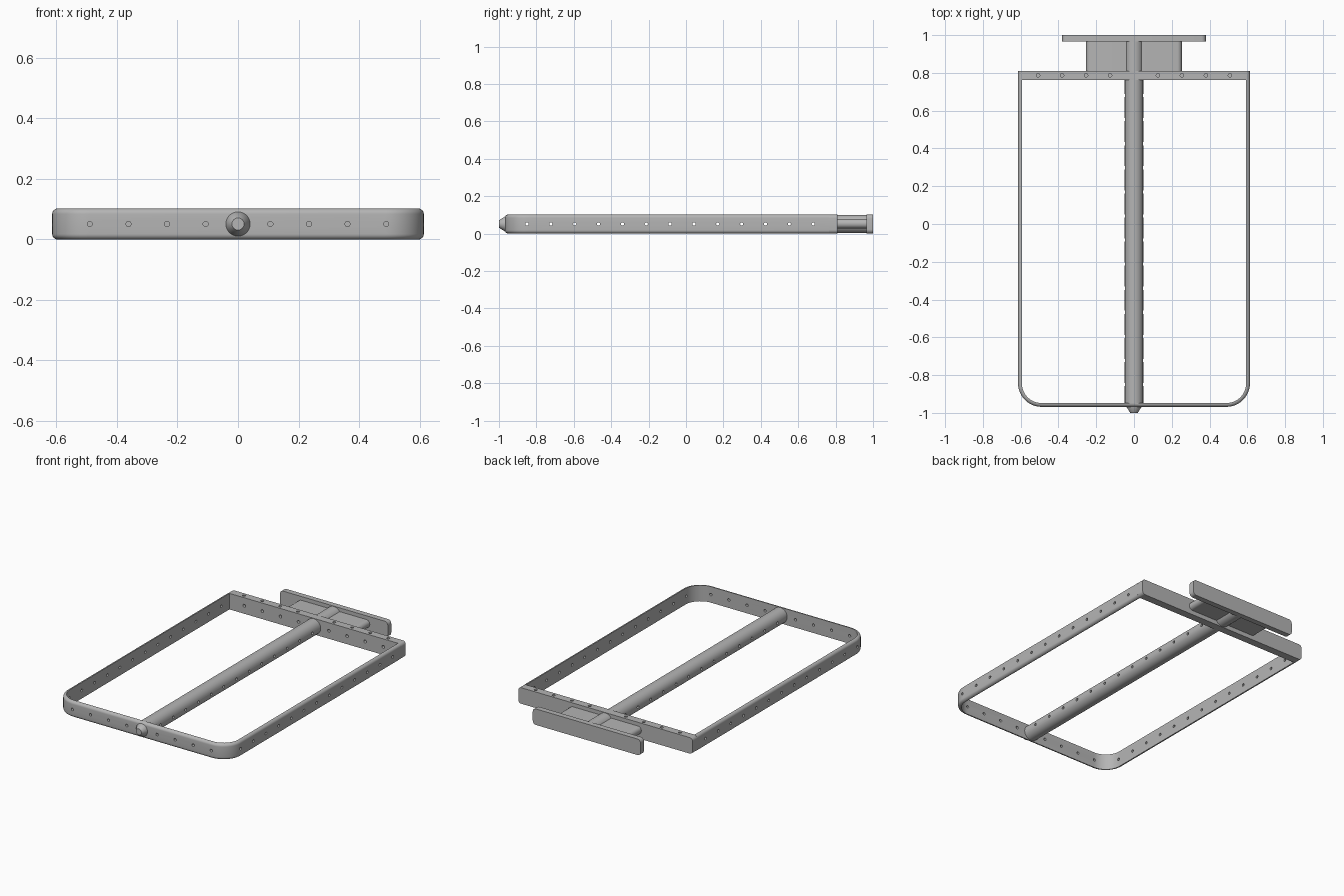
import bpy, bmesh, math
from mathutils import Matrix, Vector

if "Cube" in bpy.data.objects:
    bpy.data.objects.remove(bpy.data.objects["Cube"])

H = 0.102          # frame height
MID = H / 2
W = 0.614          # half width of the frame

grey = bpy.data.materials.new("matte grey")
grey.diffuse_color = (0.46, 0.46, 0.46, 1)
grey.use_nodes = True
grey.node_tree.nodes["Principled BSDF"].inputs["Base Color"].default_value = grey.diffuse_color


def finish(bm, name, smooth=True):
    bmesh.ops.recalc_face_normals(bm, faces=bm.faces)
    me = bpy.data.meshes.new(name)
    bm.to_mesh(me)
    bm.free()
    me.materials.append(grey)
    ob = bpy.data.objects.new(name, me)
    bpy.context.collection.objects.link(ob)
    if smooth:
        bpy.ops.object.select_all(action='DESELECT')
        ob.select_set(True)
        bpy.context.view_layer.objects.active = ob
        bpy.ops.object.shade_smooth_by_angle(angle=math.radians(35))
    return ob


def loft(name, rings, closed_ends=True):
    """Skin a list of equally long closed rings."""
    bm = bmesh.new()
    vs = [[bm.verts.new(p) for p in r] for r in rings]
    n = len(vs[0])
    for a, b in zip(vs, vs[1:]):
        for i in range(n):
            j = (i + 1) % n
            bm.faces.new((a[i], a[j], b[j], b[i]))
    if closed_ends:
        bm.faces.new(vs[0])
        bm.faces.new(vs[-1])
    return finish(bm, name)


def rounded_rect(hx, z0, z1, r, seg=6):
    pts = []
    for cx, cz, a0 in ((hx - r, z1 - r, 0), (r - hx, z1 - r, 90),
                       (r - hx, z0 + r, 180), (hx - r, z0 + r, 270)):
        for k in range(seg + 1):
            a = math.radians(a0 + 90 * k / seg)
            pts.append((cx + r * math.cos(a), cz + r * math.sin(a)))
    return pts


def slab(name, hx, z0, z1, r, y0, y1):
    """Rounded rectangle in x/z, extruded along y."""
    p = rounded_rect(hx, z0, z1, r)
    return loft(name, [[(x, y, z) for x, z in p] for y in (y0, y1)])


def turned(name, profile, seg=40):
    """Solid turned around the long axis from (y, radius) pairs."""
    ang = [2 * math.pi * i / seg for i in range(seg)]
    return loft(name, [[(r * math.cos(a), y, MID + r * math.sin(a)) for a in ang]
                       for y, r in profile])


def drill(ob, holes, r=0.0085):
    """Cut round holes given as (start, end) points."""
    bm = bmesh.new()
    for a, b in holes:
        a, b = Vector(a), Vector(b)
        d = b - a
        m = Matrix.Translation((a + b) / 2) @ d.to_track_quat('Z', 'Y').to_matrix().to_4x4()
        bmesh.ops.create_cone(bm, cap_ends=True, segments=14, radius1=r, radius2=r,
                              depth=d.length, matrix=m)
    cutter = finish(bm, ob.name + "_hole_cutter", False)
    cutter.hide_render = True
    cutter.hide_viewport = True
    mod = ob.modifiers.new("holes", 'BOOLEAN')
    mod.operation = 'DIFFERENCE'
    mod.solver = 'EXACT'
    mod.object = cutter


# U-shaped band: path of (point, outward normal), swept with a rounded section
R, T, FRONT = 0.125, 0.02, -0.968
path = [((-W, 0.765), (-1, 0))]
for cx, a0 in ((R - W, 180), (W - R, 270)):
    for k in range(13):
        a = math.radians(a0 + 90 * k / 12)
        n = (math.cos(a), math.sin(a))
        path.append(((cx + R * n[0], FRONT + R + R * n[1]), n))
path.append(((W, 0.765), (1, 0)))

f = 0.018
section = [(T, 0), (T, H)]                       # (inward depth, height)
for k in range(7):
    a = math.radians(15 * k)
    section.append((f - f * math.sin(a), H - f + f * math.cos(a)))
for k in range(7):
    a = math.radians(15 * k)
    section.append((f - f * math.cos(a), f - f * math.sin(a)))
band = loft("frame_band", [[(p[0] - n[0] * d, p[1] - n[1] * d, z) for d, z in section]
                           for p, n in path])

side_y = [-0.85 + 0.1275 * i for i in range(13)]
row_x = [s * (0.107 + 0.1275 * i) for i in range(4) for s in (-1, 1)]
holes = [((s * (W - 0.05), y, MID), (s * (W + 0.05), y, MID)) for y in side_y for s in (-1, 1)]
holes += [((x, FRONT - 0.05, MID), (x, FRONT + 0.05, MID)) for x in row_x]
drill(band, holes)

# Rear cross bar with blind holes in its front and top faces
bar = slab("rear_bar", W, 0, H, 0.02, 0.762, 0.811)
top_x = [s * (0.127 + 0.127 * i) for i in range(4) for s in (-1, 1)]
holes = [((x, 0.74, MID), (x, 0.782, MID)) for x in row_x]
holes += [((x, 0.787, H - 0.025), (x, 0.787, H + 0.02)) for x in top_x]
drill(bar, holes, 0.0095)

# Central rod, drilled crosswise, with a tapered nose
rod = turned("central_rod", [(-0.95, 0.049), (0.968, 0.049)])
drill(rod, [((-0.08, y, MID), (0.08, y, MID)) for y in side_y])
turned("rod_nose", [(-0.955, 0.04), (-0.968, 0.04), (-1.0, 0.02)])

# Tail web and end plate
slab("tail_web", 0.253, 0.028, 0.078, 0.024, 0.805, 0.97)
slab("end_plate", 0.38, 0, H, 0.022, 0.965, 1.0)
